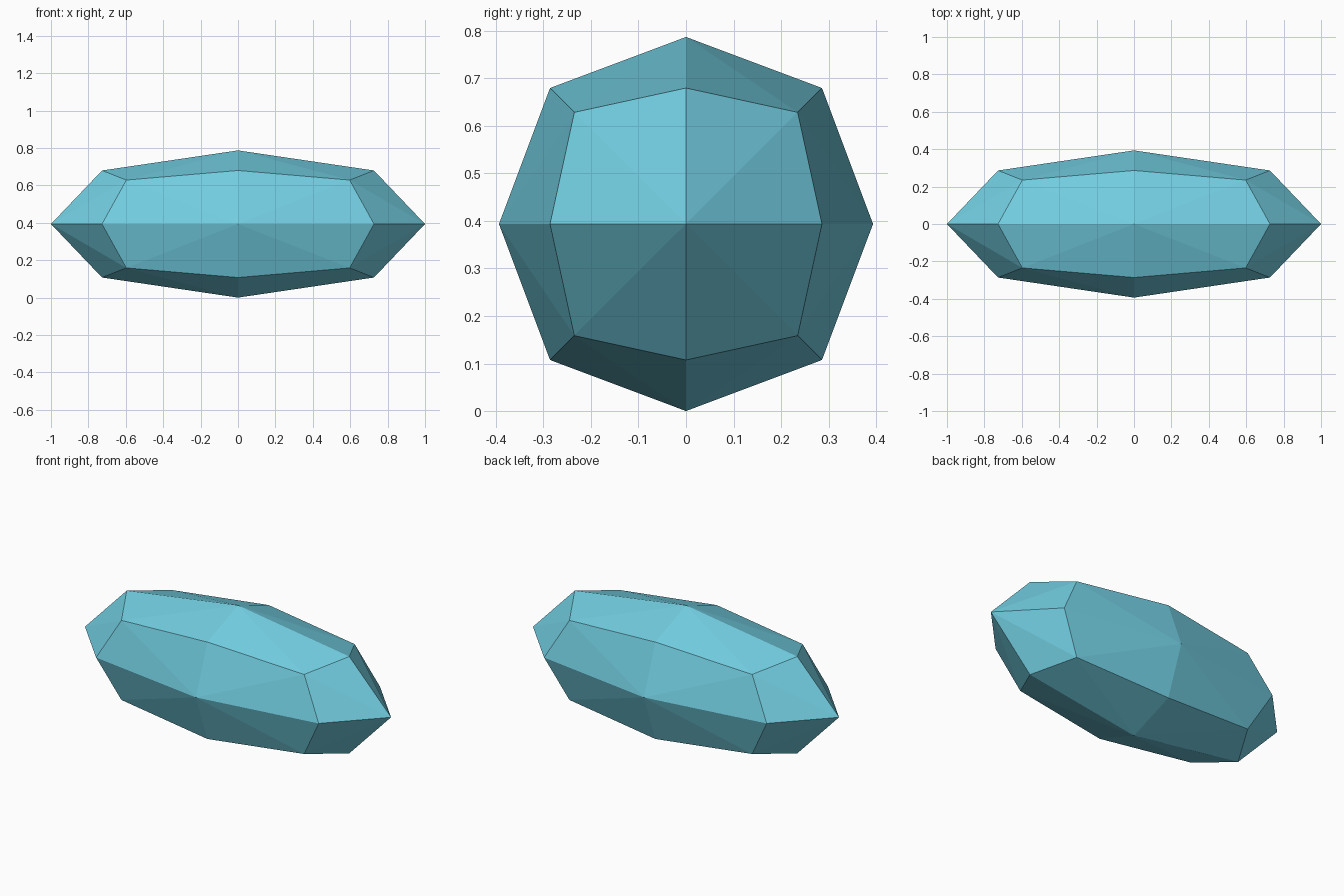
import bpy, bmesh
from mathutils import Vector

if "Cube" in bpy.data.objects:
    bpy.data.objects.remove(bpy.data.objects["Cube"])

RADIUS = 0.3935          # half height and half depth
LENGTH = 1.0             # half length along x
# scale of each grid point by how many axes it lies off: face centre, edge middle, corner
REACH = {1: 1.0, 2: 0.727, 3: 0.597}

# Rounded cube: each side split in four, points pulled towards a ball
bm = bmesh.new()
bmesh.ops.create_cube(bm, size=2)
bmesh.ops.subdivide_edges(bm, edges=bm.edges[:], cuts=1, use_grid_fill=True)
kind = {v: sum(abs(c) > 0.5 for c in v.co) for v in bm.verts}

# Crease every facet from its side centre to its corner
for f in bm.faces[:]:
    a = next(v for v in f.verts if kind[v] == 1)
    b = next(v for v in f.verts if kind[v] == 3)
    bmesh.utils.face_split(f, a, b)

# Stretch into a long stone standing on the ground
for v in bm.verts:
    p = v.co * REACH[kind[v]]
    v.co = Vector((p.x * LENGTH, p.y * RADIUS, p.z * RADIUS + RADIUS))
bmesh.ops.recalc_face_normals(bm, faces=bm.faces[:])

mesh = bpy.data.meshes.new("faceted_stone")
bm.to_mesh(mesh)
bm.free()
stone = bpy.data.objects.new("faceted_stone", mesh)
bpy.context.collection.objects.link(stone)

# Colour
mat = bpy.data.materials.new("light turquoise")
mat.diffuse_color = (0.17, 0.62, 0.76, 1)
mat.use_nodes = True
mat.node_tree.nodes["Principled BSDF"].inputs["Base Color"].default_value = mat.diffuse_color
mesh.materials.append(mat)
